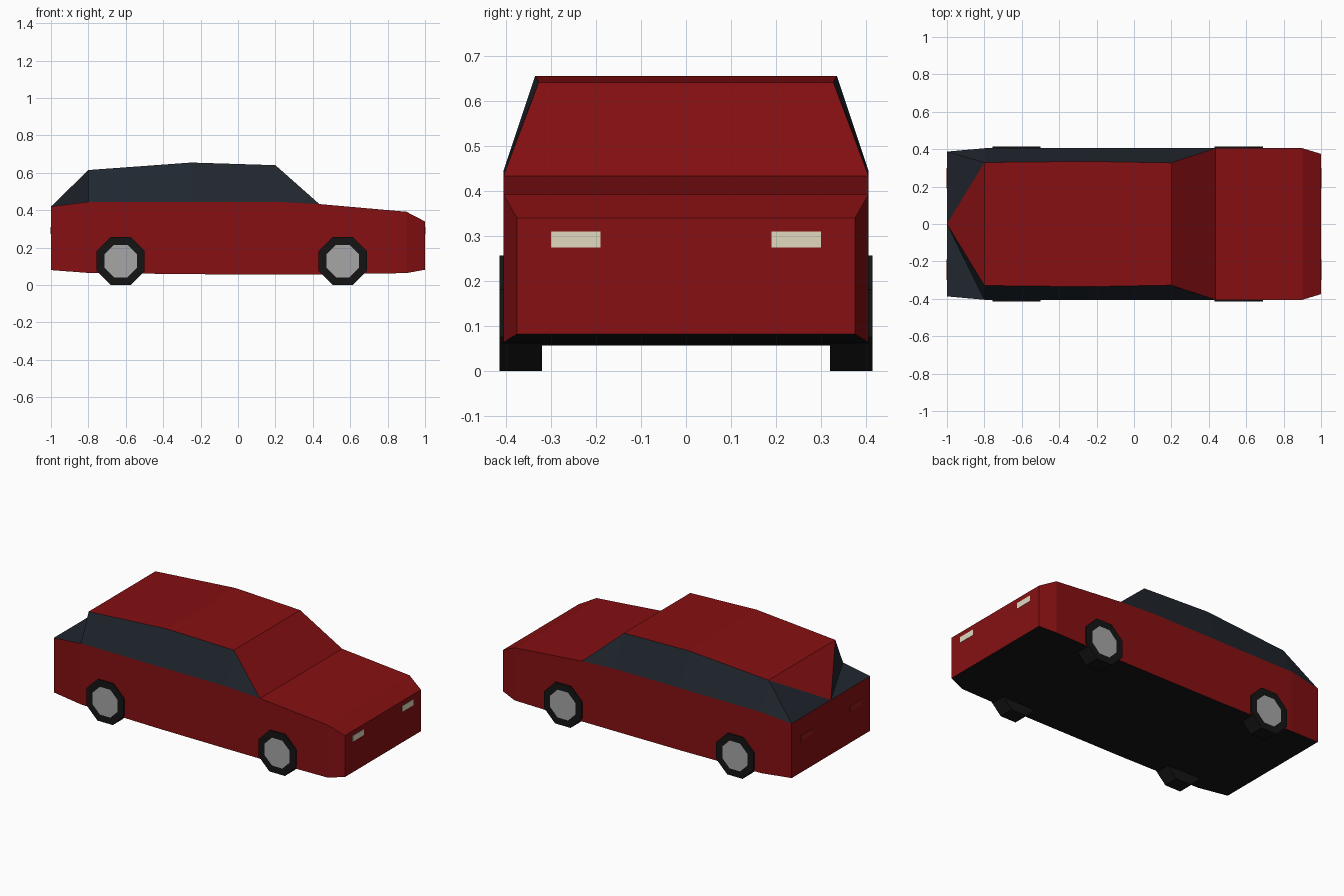
import bpy, bmesh, math
from mathutils import Matrix

if "Cube" in bpy.data.objects:
    bpy.data.objects.remove(bpy.data.objects["Cube"])


def material(name, rgb):
    m = bpy.data.materials.new(name)
    m.diffuse_color = (*rgb, 1)
    m.use_nodes = True
    m.node_tree.nodes["Principled BSDF"].inputs["Base Color"].default_value = m.diffuse_color
    return m


RED = material("red_paint", (0.24, 0.005, 0.006))
GLASS = material("dark_glass", (0.015, 0.02, 0.028))
BLACK = material("black", (0.007, 0.007, 0.007))
GREY = material("hub_grey", (0.38, 0.38, 0.39))
CREAM = material("headlight_cream", (0.75, 0.7, 0.53))
TAIL = material("taillight_red", (0.3, 0.01, 0.01))


def finish(bm, name, mats):
    bmesh.ops.recalc_face_normals(bm, faces=bm.faces)
    me = bpy.data.meshes.new(name)
    bm.to_mesh(me)
    bm.free()
    for m in mats:
        me.materials.append(m)
    ob = bpy.data.objects.new(name, me)
    bpy.context.collection.objects.link(ob)
    return ob


# Body shell: stations along the length (x, half width, bottom z, top z)
stations = [(-1, .387, .08, .42), (-.8, .405, .065, .445), (-.25, .405, .058, .445),
            (.2, .405, .057, .445), (.435, .405, .057, .433), (.9, .405, .064, .392),
            (1, .375, .082, .34)]
# Roof points above stations 1 to 3 (x, half width, z)
roof_points = [(-.8, .329, .615), (-.25, .335, .655), (.2, .327, .641)]

bm = bmesh.new()
low, top, roof = {}, {}, {}
for s in (-1, 1):
    low[s] = [bm.verts.new((x, s * w, b)) for x, w, b, t in stations]
    top[s] = [bm.verts.new((x, s * w, t)) for x, w, b, t in stations]
    roof[s] = [bm.verts.new((x, s * w, z)) for x, w, z in roof_points]
tail_mid = bm.verts.new((-1, 0, .42))


def face(mat, *verts):
    bm.faces.new(verts).material_index = mat


for s in (-1, 1):
    L, T, R = low[s], top[s], roof[s]
    for i in range(6):
        face(0, L[i], L[i + 1], T[i + 1], T[i])
    # Side windows
    face(1, T[1], T[2], R[1], R[0])
    face(1, T[2], T[3], R[2], R[1])
    face(1, T[3], T[4], R[2])
# Rear quarter glass, folded differently on each side
face(1, roof[1][0], top[1][1], top[1][0])
face(1, roof[1][0], top[1][0], tail_mid)
face(1, roof[-1][0], top[-1][1], tail_mid)
face(1, top[-1][1], top[-1][0], tail_mid)
# Panels spanning the width: floor, bonnet, roof, screen, nose and tail
for i in range(6):
    face(2, low[-1][i], low[-1][i + 1], low[1][i + 1], low[1][i])
for i in (4, 5):
    face(0, top[-1][i], top[-1][i + 1], top[1][i + 1], top[1][i])
for i in (0, 1):
    face(0, roof[-1][i], roof[-1][i + 1], roof[1][i + 1], roof[1][i])
face(0, roof[-1][2], top[-1][4], top[1][4], roof[1][2])
face(0, roof[-1][0], roof[1][0], tail_mid)
face(0, low[-1][6], low[1][6], top[1][6], top[-1][6])
face(0, low[-1][0], low[1][0], top[1][0], tail_mid, top[-1][0])
finish(bm, "car_body", [RED, GLASS, BLACK])


# Eight-sided wheels with an inset hub on the outer face
def wheel(name, x, s):
    bm = bmesh.new()
    bmesh.ops.create_cone(bm, cap_ends=True, segments=8, radius1=.139, radius2=.139, depth=.095)
    bmesh.ops.rotate(bm, verts=bm.verts, matrix=Matrix.Rotation(math.pi / 8, 3, 'Z'))
    outer = max(bm.faces, key=lambda f: f.calc_center_median().z)
    bmesh.ops.inset_region(bm, faces=[outer], thickness=.045)
    outer.material_index = 1
    bmesh.ops.rotate(bm, verts=bm.verts, matrix=Matrix.Rotation(-s * math.pi / 2, 3, 'X'))
    bmesh.ops.translate(bm, verts=bm.verts, vec=(x, s * .3665, .1285))
    finish(bm, name, [BLACK, GREY])


# Lamp plates on nose and tail
def lamp(name, x, s, mat):
    bm = bmesh.new()
    bmesh.ops.create_cube(bm, size=1)
    bmesh.ops.scale(bm, verts=bm.verts, vec=(.006, .11, .036))
    bmesh.ops.translate(bm, verts=bm.verts, vec=(x, s * .245, .292))
    finish(bm, name, [mat])


for s, side in ((-1, "right"), (1, "left")):
    wheel("front_wheel_" + side, .56, s)
    wheel("rear_wheel_" + side, -.627, s)
    lamp("headlight_" + side, .999, s, CREAM)
    lamp("taillight_" + side, -.999, s, TAIL)
